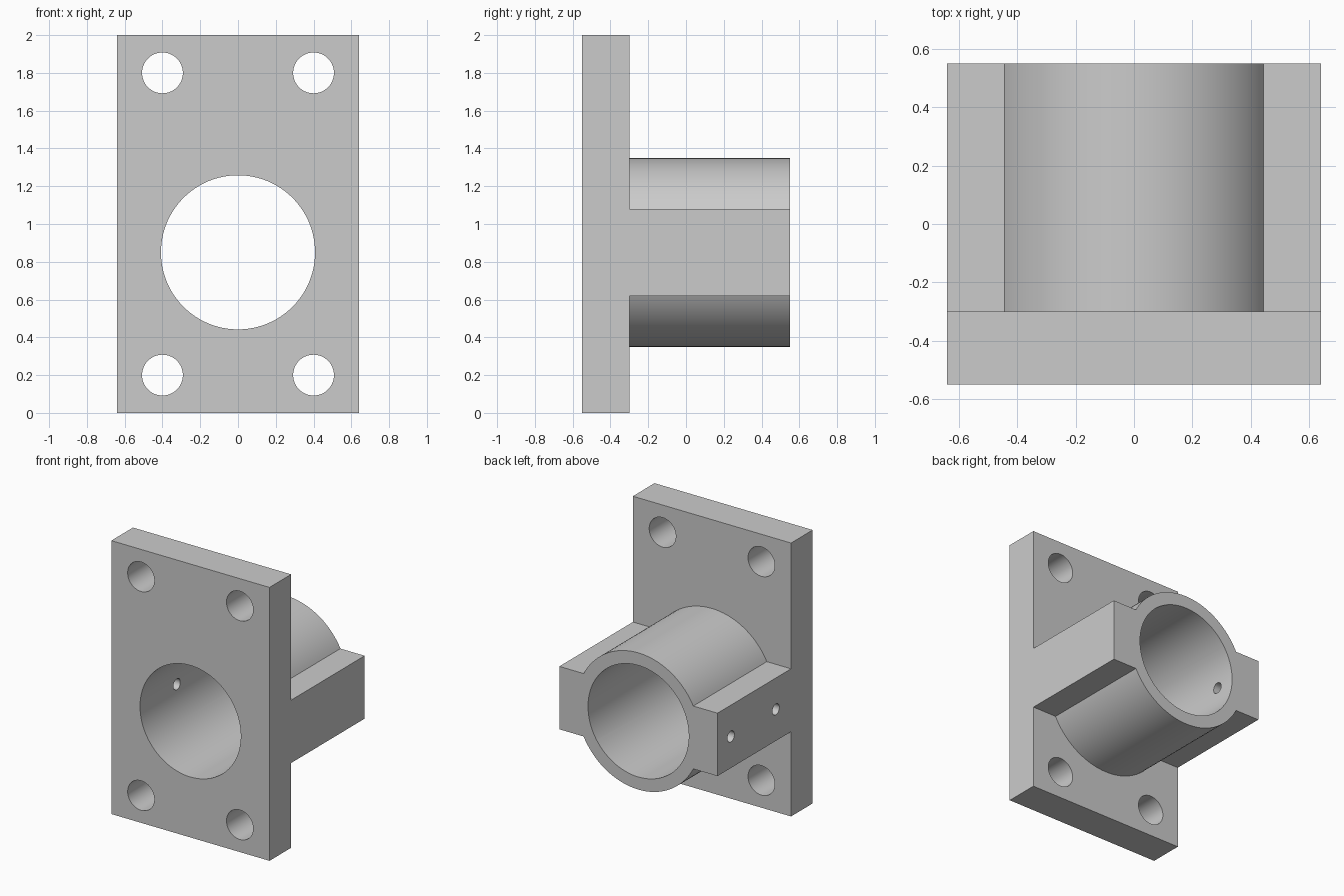
import bpy
from math import radians, pi

if "Cube" in bpy.data.objects:
    bpy.data.objects.remove(bpy.data.objects["Cube"])

AXIS_Z = 0.85          # height of the bore axis
HALF_W = 0.64          # half width of plate and lugs
FRONT, PLATE_BACK, BACK = -0.55, -0.30, 0.55

metal = bpy.data.materials.new("plain grey")
metal.use_nodes = True
GREY = (0.6, 0.6, 0.6, 1)
metal.diffuse_color = GREY
metal.node_tree.nodes["Principled BSDF"].inputs["Base Color"].default_value = GREY


def box(name, lo, hi):
    bpy.ops.mesh.primitive_cube_add(size=1, location=[(a + b) / 2 for a, b in zip(lo, hi)])
    ob = bpy.context.object
    ob.name = name
    ob.scale = [b - a for a, b in zip(lo, hi)]
    bpy.ops.object.transform_apply(location=True, rotation=True, scale=True)
    ob.data.materials.append(metal)
    return ob


def rod(name, radius, start, length, axis="Y", sides=96):
    """Cylinder running from start along +axis."""
    loc = list(start)
    loc["XY".index(axis)] += length / 2
    rot = (pi / 2, 0, 0) if axis == "Y" else (0, pi / 2, 0)
    bpy.ops.mesh.primitive_cylinder_add(vertices=sides, radius=radius, depth=length,
                                        location=loc, rotation=rot)
    ob = bpy.context.object
    ob.name = name
    bpy.ops.object.transform_apply(location=True, rotation=True, scale=True)
    ob.data.materials.append(metal)
    return ob


def combine(target, other, operation):
    bpy.context.view_layer.objects.active = target
    mod = target.modifiers.new(operation.lower(), "BOOLEAN")
    mod.operation, mod.solver, mod.object = operation, "EXACT", other
    bpy.ops.object.modifier_apply(modifier=mod.name)
    bpy.data.objects.remove(other)


# Flange plate, side lugs and round barrel joined into one casting
body = box("flanged_bearing_housing", (-HALF_W, FRONT, 0), (HALF_W, PLATE_BACK, 2))
lugs = box("side_lugs", (-HALF_W, PLATE_BACK - 0.1, 0.62), (HALF_W, BACK, 1.08))
barrel = rod("barrel", 0.5, (0, PLATE_BACK - 0.1, AXIS_Z), BACK - PLATE_BACK + 0.1)
combine(body, lugs, "UNION")
combine(body, barrel, "UNION")

# Through bore
combine(body, rod("bore", 0.408, (0, -1, AXIS_Z), 2), "DIFFERENCE")

# Corner bolt holes in the plate
for x in (-0.4, 0.4):
    for z in (0.2, 1.8):
        combine(body, rod("bolt_hole", 0.108, (x, -0.7, z), 0.55, sides=64), "DIFFERENCE")

# Two set screw holes through one lug into the bore
for y in (-0.125, 0.395):
    combine(body, rod("screw_hole", 0.04, (-0.8, y, AXIS_Z), 0.6, "X", 32), "DIFFERENCE")

# Smooth curved walls, crisp edges
bpy.ops.object.select_all(action="DESELECT")
body.select_set(True)
bpy.context.view_layer.objects.active = body
bpy.ops.object.shade_smooth_by_angle(angle=radians(30))
